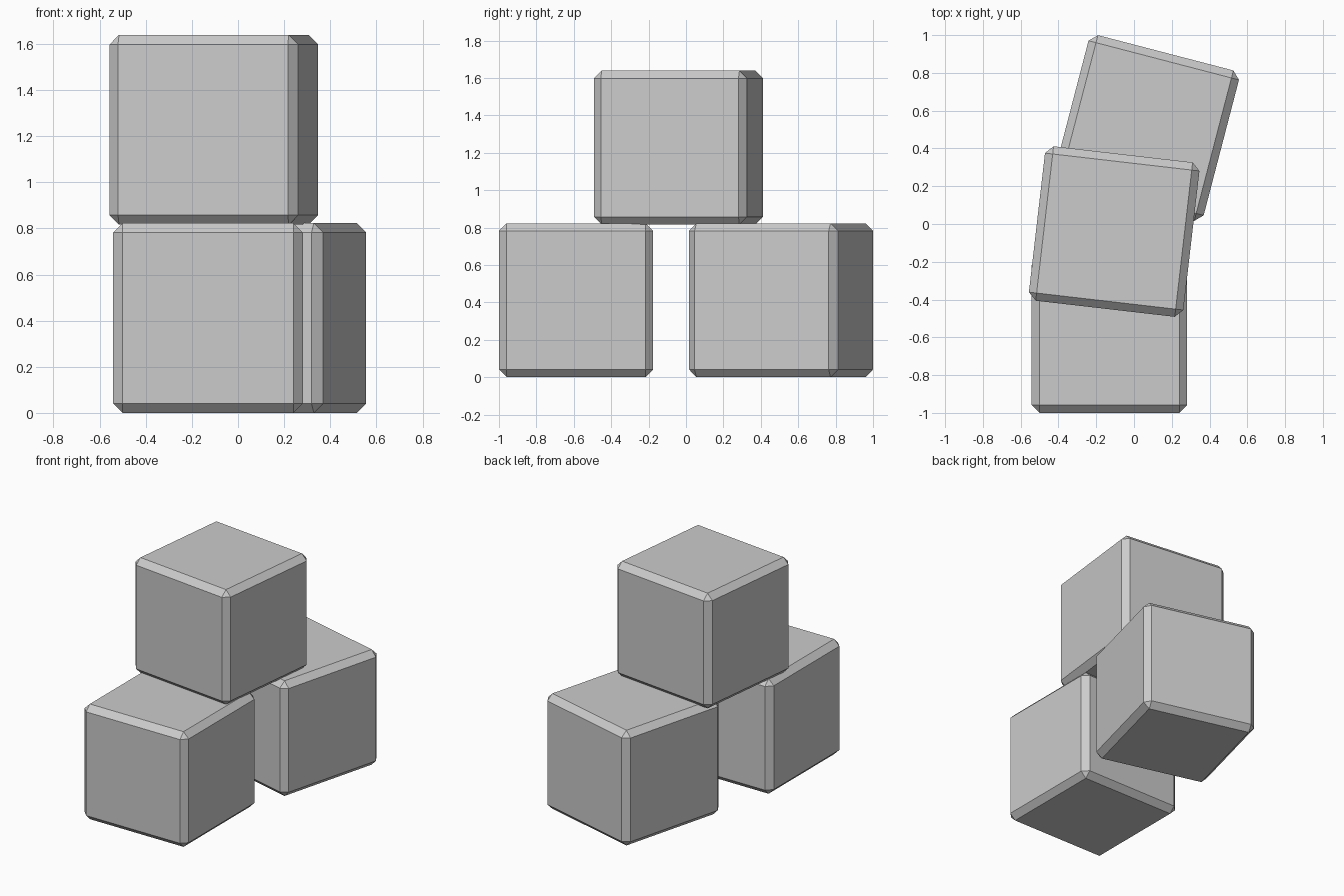
import bpy
from math import radians

if "Cube" in bpy.data.objects:
    bpy.data.objects.remove(bpy.data.objects["Cube"])

SIZE = 0.823
CHAMFER = 0.041


def block(name, x, y, z, turn):
    """Cube with flat chamfered edges, turned about z."""
    bpy.ops.mesh.primitive_cube_add(size=SIZE, location=(x, y, z),
                                    rotation=(0, 0, radians(turn)))
    ob = bpy.context.object
    ob.name = name
    bevel = ob.modifiers.new("chamfer", 'BEVEL')
    bevel.width = CHAMFER
    bevel.segments = 1
    bevel.limit_method = 'NONE'
    return ob


# two blocks on the ground, one stacked across them
block("front_block", -0.13, -0.588, SIZE / 2, 0)
block("back_block", 0.064, 0.508, SIZE / 2, -14.6)
block("top_block", -0.105, -0.04, 1.639 - SIZE / 2, -6.6)
